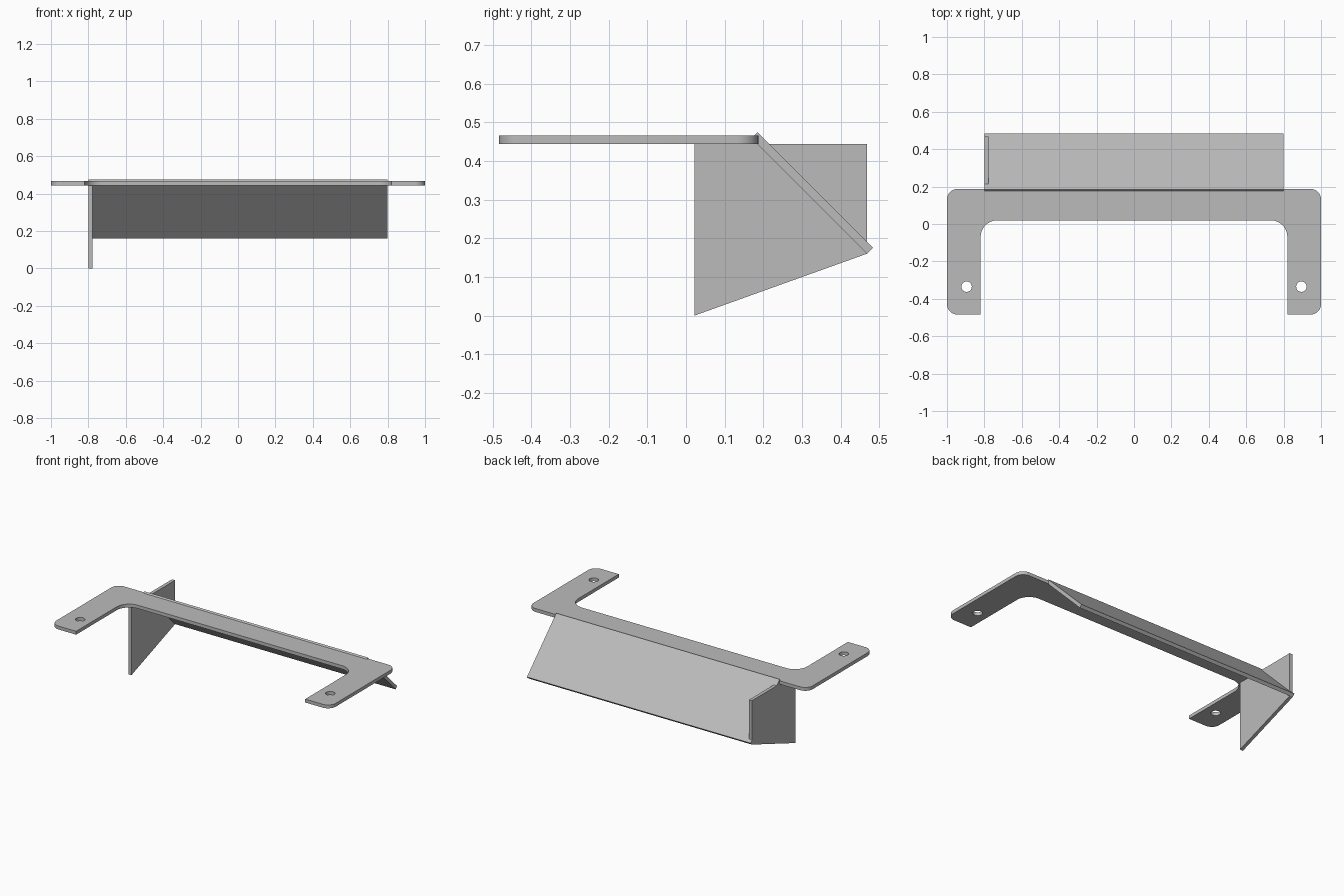
import bpy, bmesh, math
from mathutils import Vector

cube = bpy.data.objects.get("Cube")
if cube:
    bpy.data.objects.remove(cube, do_unlink=True)

T = 0.022          # sheet thickness
Z_TOP = 0.466      # top of the mounting frame

grey = bpy.data.materials.new("plain grey")
grey.use_nodes = True
colour = (0.5, 0.5, 0.5, 1)
grey.diffuse_color = colour
grey.node_tree.nodes["Principled BSDF"].inputs["Base Color"].default_value = colour


def arc(cx, cy, r, start, end, steps=10):
    angles = [math.radians(start + (end - start) * i / steps) for i in range(steps + 1)]
    return [(cx + r * math.cos(a), cy + r * math.sin(a)) for a in angles]


def mirrored(half):
    return half + [(-x, y) for x, y in reversed(half)]


def flat_sheet(name, loops, z_mid):
    """Filled outline with holes, extruded to sheet thickness."""
    curve = bpy.data.curves.new(name + "_outline", 'CURVE')
    curve.dimensions = '2D'
    curve.fill_mode = 'BOTH'
    curve.extrude = T / 2
    for pts in loops:
        spline = curve.splines.new('POLY')
        spline.points.add(len(pts) - 1)
        for p, (x, y) in zip(spline.points, pts):
            p.co = (x, y, 0, 1)
        spline.use_cyclic_u = True
    temp = bpy.data.objects.new(name + "_outline", curve)
    bpy.context.collection.objects.link(temp)
    bpy.context.view_layer.update()
    mesh = bpy.data.meshes.new_from_object(
        temp.evaluated_get(bpy.context.evaluated_depsgraph_get()))
    bpy.data.objects.remove(temp, do_unlink=True)
    bm = bmesh.new()
    bm.from_mesh(mesh)
    bmesh.ops.remove_doubles(bm, verts=bm.verts, dist=1e-5)
    bmesh.ops.recalc_face_normals(bm, faces=bm.faces)
    bm.to_mesh(mesh)
    bm.free()
    return finish(name, mesh, z_mid)


def side_prism(name, profile, x0, x1):
    """Extrude a (y, z) profile along x."""
    bm = bmesh.new()
    face = bm.faces.new([bm.verts.new((x0, y, z)) for y, z in profile])
    ext = bmesh.ops.extrude_face_region(bm, geom=[face])
    moved = [g for g in ext["geom"] if isinstance(g, bmesh.types.BMVert)]
    bmesh.ops.translate(bm, verts=moved, vec=Vector((x1 - x0, 0, 0)))
    bmesh.ops.recalc_face_normals(bm, faces=bm.faces)
    mesh = bpy.data.meshes.new(name)
    bm.to_mesh(mesh)
    bm.free()
    return finish(name, mesh, 0)


def finish(name, mesh, z):
    mesh.name = name
    mesh.materials.clear()
    mesh.materials.append(grey)
    obj = bpy.data.objects.new(name, mesh)
    obj.location.z = z
    bpy.context.collection.objects.link(obj)
    bpy.ops.object.select_all(action='DESELECT')
    obj.select_set(True)
    bpy.context.view_layer.objects.active = obj
    bpy.ops.object.shade_smooth_by_angle(angle=math.radians(30))
    return obj


# U-shaped mounting frame with rounded corners and a screw hole in each arm
front, back, r_out, r_in = -0.484, 0.187, 0.055, 0.09
half = (arc(1 - r_out, back - r_out, r_out, 90, 0)
        + arc(1 - r_out, front + r_out, r_out, 0, -90)
        + [(0.82, front)]
        + arc(0.82 - r_in, 0.02 - r_in, r_in, 0, 90))
holes = [arc(side * 0.895, -0.335, 0.028, 0, 342, 19) for side in (1, -1)]
flat_sheet("mounting_frame", [mirrored(half)] + holes, Z_TOP - T / 2)

# Sloping panel falling backwards at 45 degrees
d = T / math.sqrt(2)
low_y, low_z, run = 0.468, 0.16, 0.299
side_prism("sloping_panel", [
    (low_y, low_z), (low_y + d, low_z + d),
    (low_y + d - run, low_z + d + run), (low_y - run, low_z + run)], -0.8, 0.8)

# Upright end plate on the right side
side_prism("end_plate", [
    (0.022, 0), (low_y, low_z), (low_y, Z_TOP - T), (0.022, Z_TOP - T)], -0.8, -0.8 + T)
